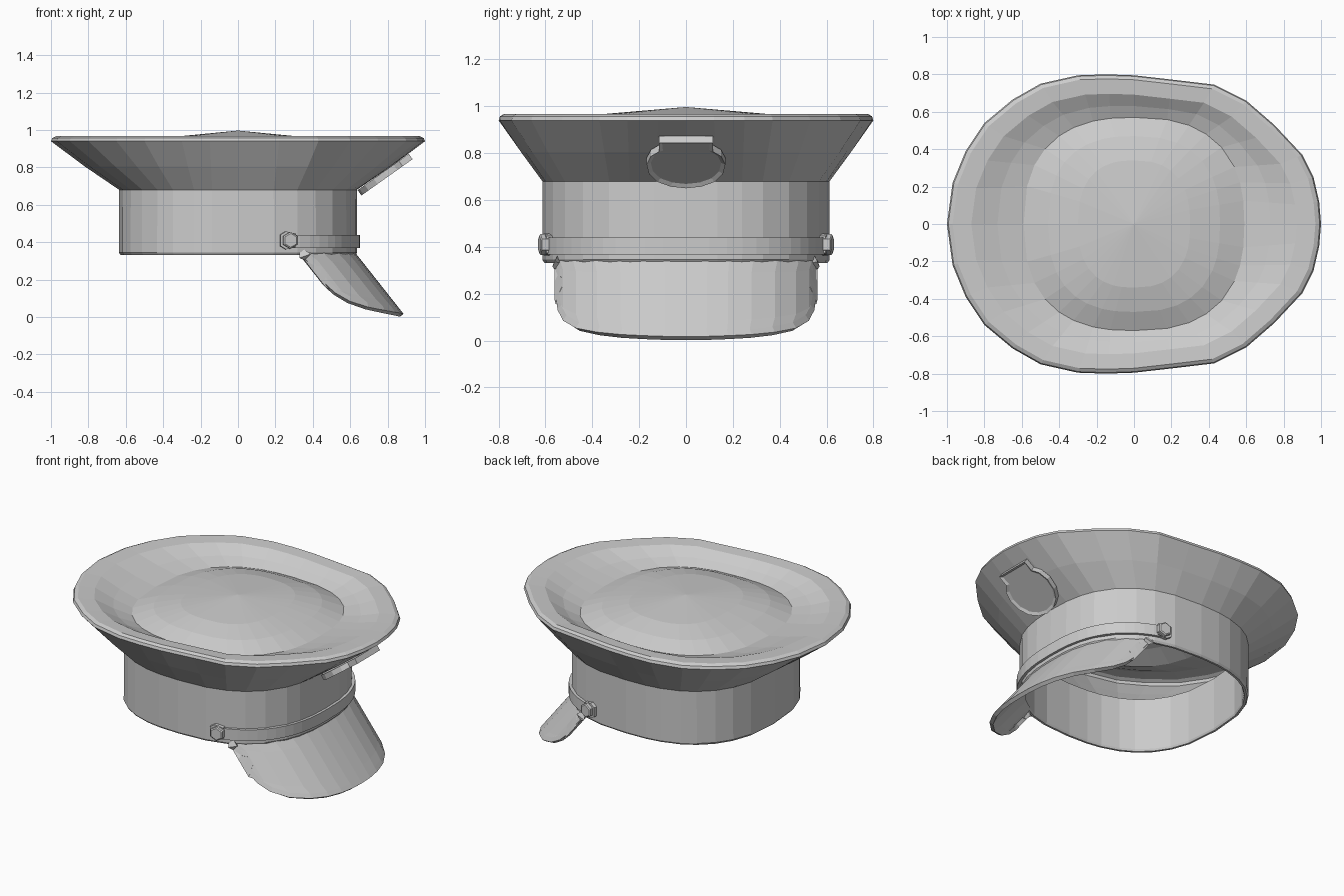
import bpy, bmesh, math
from mathutils import Vector

if "Cube" in bpy.data.objects:
    bpy.data.objects.remove(bpy.data.objects["Cube"])

N = 2.5  # squareness of the head opening


def oval(t, a, b):
    c, s = math.cos(t), math.sin(t)
    return Vector((a * math.copysign(abs(c) ** (2 / N), c),
                   b * math.copysign(abs(s) ** (2 / N), s)))


# half outline of the crown rim, mirrored in y (visor points to +x)
HALF = [(1, 0), (.99, .12), (.96, .25), (.9, .37), (.75, .53), (.6, .66), (.43, .745),
        (.22, .77), (0, .795), (-.15, .8), (-.3, .795), (-.5, .75), (-.65, .665),
        (-.8, .54), (-.9, .39), (-.97, .22), (-1, 0)]
RIM = [Vector(p) for p in HALF] + [Vector((x, -y)) for x, y in HALF[-2:0:-1]]
ANGLES = [math.atan2(p.y / .8, p.x) for p in RIM]


def head_loop(a, b, z):
    return [oval(t, a, b).to_3d() + Vector((0, 0, z)) for t in ANGLES]


def rim_loop(k, z):
    return [(p * k).to_3d() + Vector((0, 0, z)) for p in RIM]


def mix(la, lb, f, dz=0):
    return [p.lerp(q, f) + Vector((0, 0, dz)) for p, q in zip(la, lb)]


def finish(name, bm):
    bmesh.ops.recalc_face_normals(bm, faces=bm.faces[:])
    me = bpy.data.meshes.new(name)
    bm.to_mesh(me)
    bm.free()
    ob = bpy.data.objects.new(name, me)
    bpy.context.collection.objects.link(ob)
    return ob


def skin(loops, closed=True, caps=False, tip=None):
    """Join successive point loops with quads."""
    bm = bmesh.new()
    rows = [[bm.verts.new(p) for p in lp] for lp in loops]
    n = len(rows[0])
    for r, q in zip(rows, rows[1:]):
        for i in range(n if closed else n - 1):
            j = (i + 1) % n
            bm.faces.new((r[i], r[j], q[j], q[i]))
    if caps:
        bm.faces.new(rows[0])
        bm.faces.new(rows[-1])
    if tip:
        v = bm.verts.new(tip)
        for i in range(n):
            bm.faces.new((rows[-1][i], rows[-1][(i + 1) % n], v))
    return bm


def prism(name, outline, origin, u, v, normal, depth, border=0, sink=0):
    """Extruded plate; optional raised border round a sunken face."""
    bm = bmesh.new()
    base = [Vector(origin) + u * a + v * b for a, b in outline]
    lo = [bm.verts.new(p) for p in base]
    hi = [bm.verts.new(p + normal * depth) for p in base]
    n = len(lo)
    bm.faces.new(lo[::-1])
    top = bm.faces.new(hi)
    for i in range(n):
        j = (i + 1) % n
        bm.faces.new((lo[i], lo[j], hi[j], hi[i]))
    bmesh.ops.recalc_face_normals(bm, faces=bm.faces[:])
    if border:
        bmesh.ops.inset_region(bm, faces=[top], thickness=border, depth=0)
        bmesh.ops.translate(bm, verts=top.verts[:], vec=-normal * sink)
    return finish(name, bm)


# head band with inner wall and rounded lower lip
finish("head_band", skin([head_loop(.635, .613, .68), head_loop(.637, .613, .345),
                          head_loop(.628, .605, .332), head_loop(.615, .592, .332),
                          head_loop(.61, .587, .345), head_loop(.61, .587, .68)]))

# flared crown, rolled rim, dished top and shallow dome
low, edge = head_loop(.635, .613, .68), rim_loop(1, .94)
finish("crown", skin([low, mix(low, edge, .5, -.006), edge, rim_loop(.993, .957),
                      rim_loop(.97, .968), rim_loop(.87, .962),
                      mix(rim_loop(.87, .962), head_loop(.59, .57, .89), .5, -.006),
                      head_loop(.59, .57, .89), head_loop(.46, .47, .935),
                      head_loop(.3, .34, .968)], tip=(0, 0, .997)))

# visor: band curve swept forward and down, with an edge border
ZB = [(.555, .18), (.548, .13), (.525, .085), (.47, .053), (.38, .036),
      (.28, .026), (.18, .021), (.09, .018), (0, .017)]
cols = ZB + [(-y, z) for y, z in ZB[-2::-1]]


def visor_point(y, z):
    x = .63 * (1 - (abs(y) / .61) ** N) ** (1 / N)
    return Vector((x + (.34 - z) * .79, y, z))


STEPS = 5
bm = skin([[visor_point(y, .355 + (zb - .355) * k / STEPS) for y, zb in cols]
           for k in range(STEPS + 1)], closed=False)
bmesh.ops.recalc_face_normals(bm, faces=bm.faces[:])
if sum(f.normal.x for f in bm.faces) < 0:
    bmesh.ops.reverse_faces(bm, faces=bm.faces[:])
bmesh.ops.inset_region(bm, faces=bm.faces[:], thickness=.028, use_boundary=True,
                       use_even_offset=True)
me = bpy.data.meshes.new("visor")
bm.to_mesh(me)
bm.free()
visor = bpy.data.objects.new("visor", me)
bpy.context.collection.objects.link(visor)
solid = visor.modifiers.new("thickness", 'SOLIDIFY')
solid.thickness = .025
solid.offset = -1

# chin strap across the front
sections = []
for k in range(25):
    t = -1.23 + 2.46 * k / 24
    i, o = oval(t, .62, .6), oval(t, .652, .628)
    sections.append([Vector((p.x, p.y, z)) for p, z in
                     ((i, .368), (o, .368), (o, .44), (i, .44))])
finish("chin_strap", skin(sections, caps=True))

# strap ends and hexagonal buttons on both sides
for side, label in ((-1, "right"), (1, "left")):
    out = Vector((.2, side, 0)).normalized()
    along, up = Vector((1, -.2 * side, 0)).normalized(), Vector((0, 0, 1))
    prism("strap_end_" + label,
          [(-.05, .03), (-.05, -.03), (-.02, -.048), (.035, -.036), (.035, .036), (-.02, .048)],
          (.27, side * .57, .41), along, up, out, .034)
    prism("strap_button_" + label,
          [(.045 * math.cos(math.pi * (k / 3 + 1 / 6)), .045 * math.sin(math.pi * (k / 3 + 1 / 6)))
           for k in range(6)],
          (.275, side * .59, .41), along, up, out, .032, .008, -.005)

# shield-shaped badge leaning on the front flare
half = [(.115, .335), (.115, .27), (.15, .235), (.168, .175), (.158, .105), (.122, .047),
        (.065, .012)]
shape = half + [(0, 0)] + [(-y, s) for y, s in half[::-1]]
a, n = Vector((.816, 0, .579)), Vector((.579, 0, -.816))
prism("front_badge", shape, Vector((.66, 0, .65)) - n * .035, Vector((0, 1, 0)), a, n,
      .035, .018, .01)
